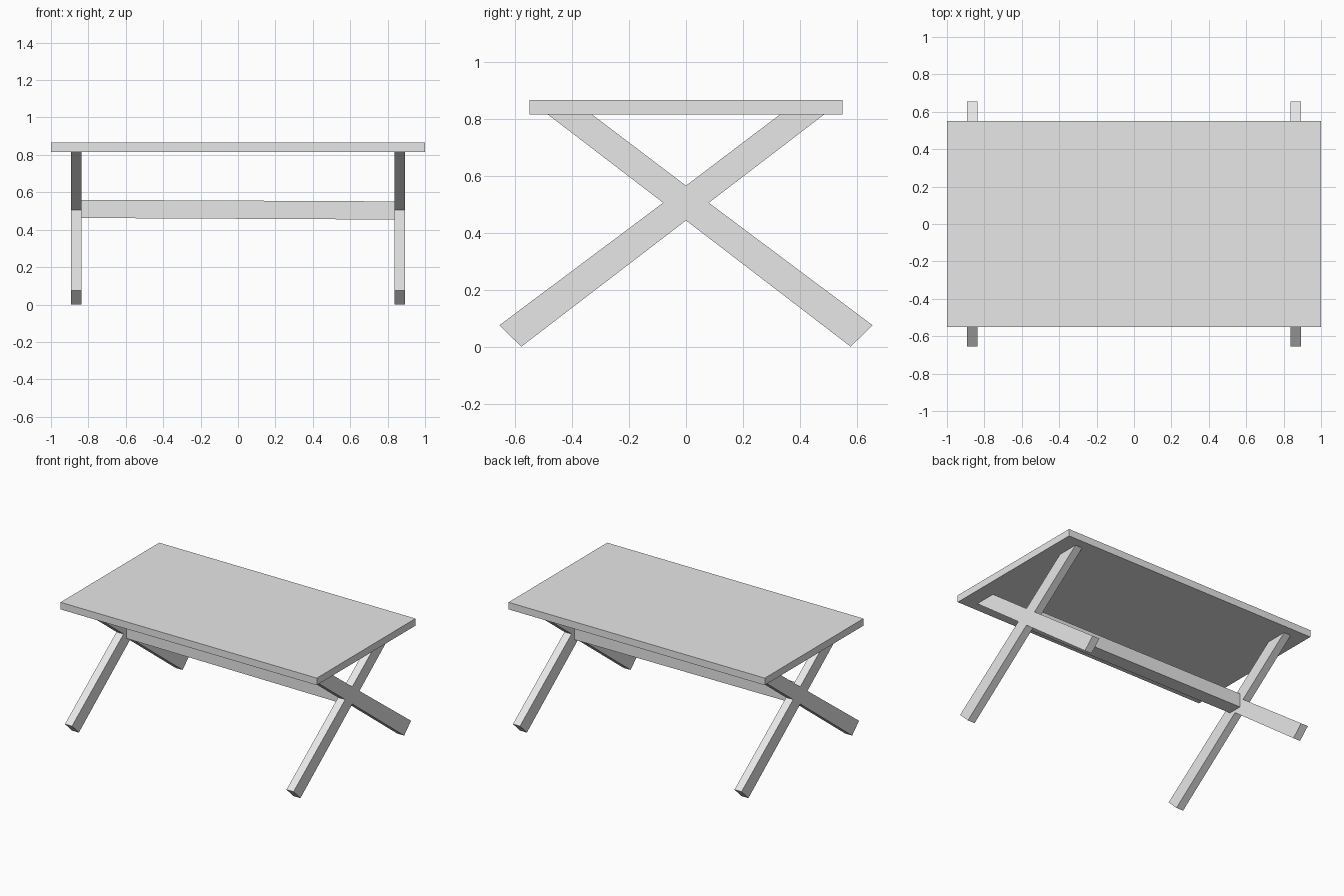
import bpy
import bmesh
from mathutils import Matrix, Vector

default_cube = bpy.data.objects.get("Cube")
if default_cube:
    bpy.data.objects.remove(default_cube, do_unlink=True)

# One plain grey for the whole table
GREY = (0.8, 0.8, 0.8, 1.0)
grey = bpy.data.materials.new("plain_grey")
grey.use_nodes = True
grey.diffuse_color = GREY
grey.node_tree.nodes["Principled BSDF"].inputs["Base Color"].default_value = GREY


def add_object(name, bm):
    bmesh.ops.recalc_face_normals(bm, faces=bm.faces)
    mesh = bpy.data.meshes.new(name)
    bm.to_mesh(mesh)
    bm.free()
    mesh.materials.append(grey)
    obj = bpy.data.objects.new(name, mesh)
    bpy.context.collection.objects.link(obj)
    return obj


def add_box(name, size, centre):
    bm = bmesh.new()
    bmesh.ops.create_cube(bm, size=1, matrix=Matrix.Diagonal((*size, 1)))
    obj = add_object(name, bm)
    obj.location = centre
    return obj


def add_cross_leg(name, x_min, thickness):
    # Right half of the X outline, mirrored to close the shape
    half = [(0, 0.565), (0.33, 0.815), (0.485, 0.815), (0.08, 0.505),
            (0.655, 0.075), (0.578, 0), (0, 0.443)]
    outline = half + [(-y, z) for y, z in reversed(half[1:-1])]
    bm = bmesh.new()
    face = bm.faces.new([bm.verts.new((x_min, y, z)) for y, z in outline])
    result = bmesh.ops.extrude_face_region(bm, geom=[face], use_keep_orig=True)
    moved = [v for v in result["geom"] if isinstance(v, bmesh.types.BMVert)]
    bmesh.ops.translate(bm, verts=moved, vec=Vector((thickness, 0, 0)))
    return add_object(name, bm)


# Table top
add_box("table_top", (2, 1.1, 0.05), (0, 0, 0.84))

# Crossed legs at each end
add_cross_leg("left_cross_leg", 0.837, 0.055)
add_cross_leg("right_cross_leg", -0.892, 0.055)

# Stretcher joining the crossings, very slightly tilted
stretcher = add_box("stretcher", (1.69, 0.1, 0.097), (0, 0, 0.507))
stretcher.rotation_euler.y = 0.005
